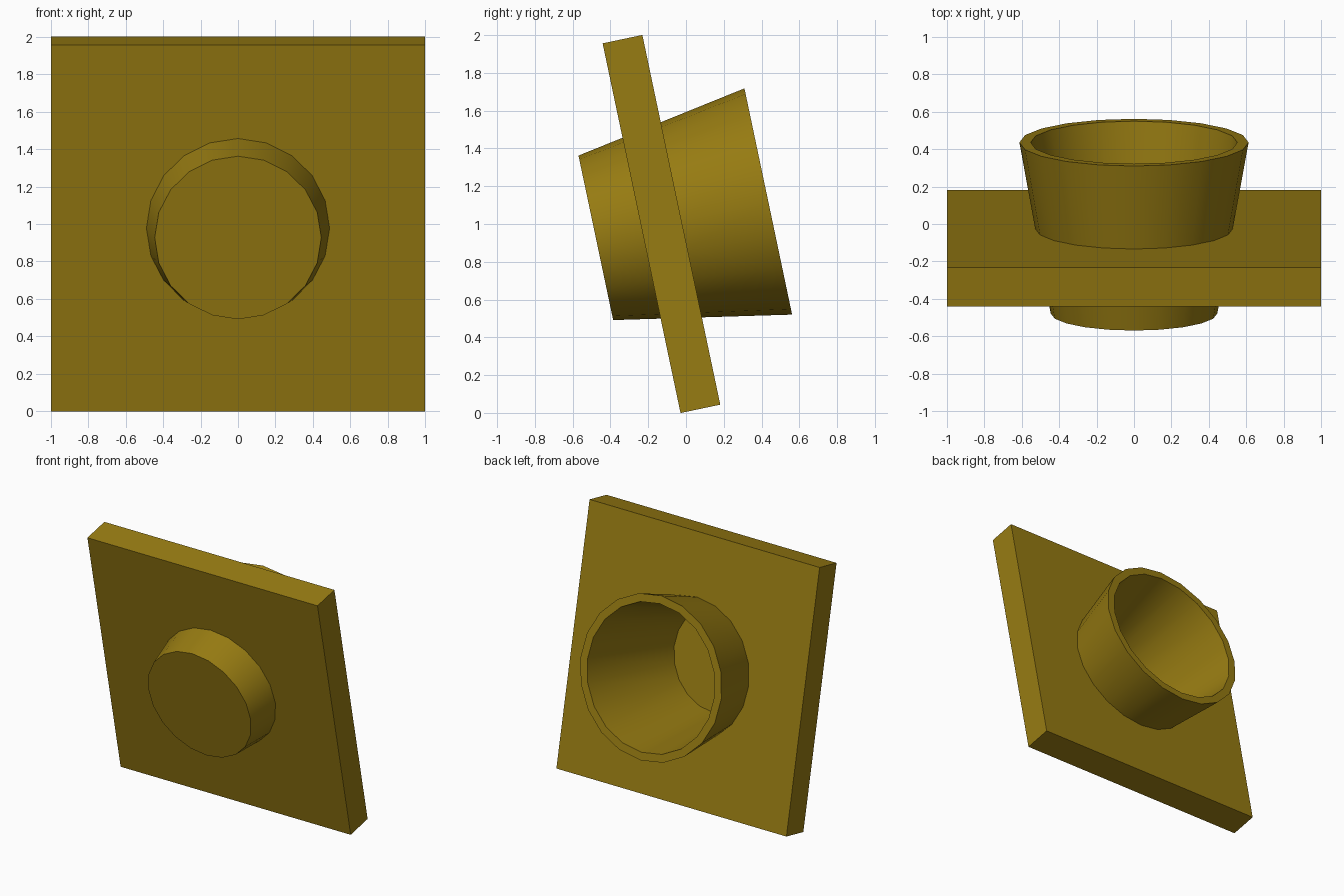
import bpy, math
from mathutils import Vector

if "Cube" in bpy.data.objects:
    bpy.data.objects.remove(bpy.data.objects["Cube"])

TILT = math.radians(11.9)
CENTRE = Vector((0, -0.13, 1.0))
NORMAL = Vector((0, math.cos(TILT), math.sin(TILT)))
SIDES = 20
FRONT, BACK = -0.355, 0.578      # cup ends, measured along the plate normal
R_FRONT, R_BACK = 0.445, 0.612
WALL = 0.06

mat = bpy.data.materials.new("ochre")
mat.diffuse_color = (0.31, 0.2, 0.006, 1)
mat.use_nodes = True
mat.node_tree.nodes["Principled BSDF"].inputs["Base Color"].default_value = mat.diffuse_color


def outer_radius(t):
    return R_FRONT + (R_BACK - R_FRONT) * (t - FRONT) / (BACK - FRONT)


def frustum(name, start, end, inset):
    """Tapered cylinder along the plate normal."""
    bpy.ops.mesh.primitive_cone_add(
        vertices=SIDES, radius1=outer_radius(start) - inset,
        radius2=outer_radius(end) - inset, depth=end - start,
        location=CENTRE + NORMAL * (start + end) / 2,
        rotation=(TILT - math.pi / 2, 0, 0))
    ob = bpy.context.object
    ob.name = name
    return ob


def combine(target, helper, operation):
    mod = target.modifiers.new(operation.lower(), 'BOOLEAN')
    mod.operation, mod.object, mod.solver = operation, helper, 'EXACT'
    bpy.context.view_layer.objects.active = target
    bpy.ops.object.modifier_apply(modifier=mod.name)
    bpy.data.objects.remove(helper)


# Leaning square plate
bpy.ops.mesh.primitive_cube_add(size=1, location=CENTRE, rotation=(TILT, 0, 0))
plate = bpy.context.object
plate.name = "plate_with_cup"
plate.scale = (2, 0.215, 2)
bpy.ops.object.transform_apply(location=False, rotation=False, scale=True)

# Tapered cup passing through the plate, closed in front and open at the back
combine(plate, frustum("cup", FRONT, BACK, 0), 'UNION')
combine(plate, frustum("cup_hollow", FRONT + WALL, BACK + 0.1, WALL), 'DIFFERENCE')

plate.data.materials.clear()
plate.data.materials.append(mat)
for poly in plate.data.polygons:
    poly.material_index = 0
plate.select_set(True)
bpy.context.view_layer.objects.active = plate
bpy.ops.object.shade_smooth_by_angle(angle=math.radians(30))
